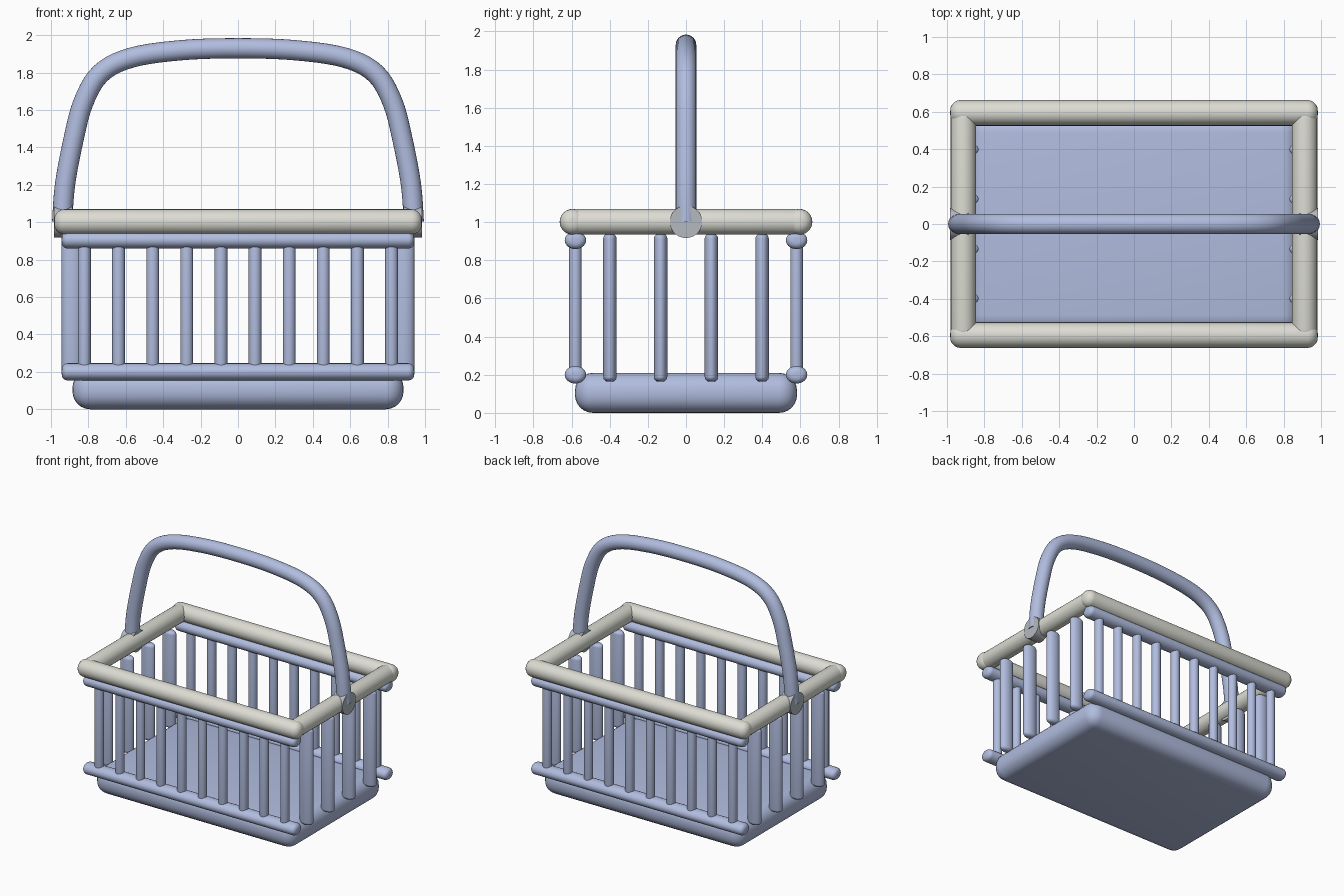
import bpy, bmesh, math
from mathutils import Matrix, Vector

cube = bpy.data.objects.get("Cube")
if cube:
    bpy.data.objects.remove(cube, do_unlink=True)


def material(name, rgb):
    m = bpy.data.materials.new(name)
    m.use_nodes = True
    colour = (*rgb, 1)
    m.diffuse_color = colour
    m.node_tree.nodes["Principled BSDF"].inputs["Base Color"].default_value = colour
    return m


blue = material("soft blue", (0.44, 0.51, 0.74))
cream = material("warm pale grey", (0.72, 0.72, 0.66))
grey = material("pivot grey", (0.46, 0.49, 0.53))


def add_mesh(name, bm, mat):
    bmesh.ops.recalc_face_normals(bm, faces=bm.faces)
    mesh = bpy.data.meshes.new(name)
    bm.to_mesh(mesh)
    bm.free()
    mesh.materials.append(mat)
    ob = bpy.data.objects.new(name, mesh)
    bpy.context.collection.objects.link(ob)
    bpy.ops.object.select_all(action='DESELECT')
    ob.select_set(True)
    bpy.context.view_layer.objects.active = ob
    bpy.ops.object.shade_smooth_by_angle(angle=math.radians(40))
    return ob


def bar(name, centre, size, axis, rounding, mat):
    """Elliptical bar along an axis, with rounded rims at both ends."""
    bm = bmesh.new()
    radius = 0.5 * min(s for i, s in enumerate(size) if i != axis)
    length = size[axis]
    bmesh.ops.create_cone(bm, cap_ends=True, segments=28, radius1=radius,
                          radius2=radius, depth=length)
    if rounding:
        rims = [e for e in bm.edges
                if abs(e.verts[0].co.z - e.verts[1].co.z) < 0.001]
        bmesh.ops.bevel(bm, geom=rims, offset=rounding, segments=5,
                        profile=0.5, affect='EDGES')
    if axis == 0:
        bm.transform(Matrix.Rotation(math.pi / 2, 4, 'Y'))
    elif axis == 1:
        bm.transform(Matrix.Rotation(math.pi / 2, 4, 'X'))
    stretch = [1 if i == axis else s / (2 * radius) for i, s in enumerate(size)]
    bm.transform(Matrix.Translation(centre) @ Matrix.Diagonal((*stretch, 1)))
    return add_mesh(name, bm, mat)


# Base tray: a thick slab with fully rounded edges
bm = bmesh.new()
bmesh.ops.create_cube(bm, size=1)
bm.transform(Matrix.Translation((0, 0, 0.105)) @ Matrix.Diagonal((1.77, 1.165, 0.21, 1)))
bmesh.ops.bevel(bm, geom=bm.edges[:], offset=0.095, segments=6, profile=0.5,
                affect='EDGES')
add_mesh("base_tray", bm, blue)

# Long sides: rim bar, two rails and a row of slats
for side, s in (("front", -1), ("back", 1)):
    bar(side + "_rim", (0, s * 0.595, 1.002), (1.965, 0.135, 0.135), 0, 0.055, cream)
    for level, z in (("lower", 0.2), ("upper", 0.905)):
        bar(f"{side}_{level}_rail", (0, s * 0.58, z), (1.885, 0.112, 0.092), 0, 0.032, blue)
    for i in range(10):
        x = (i - 4.5) * 0.1825
        bar(f"{side}_slat_{i + 1}", (x, s * 0.58, 0.555), (0.068, 0.066, 0.75), 2, 0.02, blue)

# Short sides: rim bar, slats and the handle pivot
for side, s in (("right", -1), ("left", 1)):
    bar(side + "_rim", (s * 0.9125, 0, 1.002), (0.135, 1.24, 0.135), 1, 0.055, cream)
    for i in range(4):
        y = (i - 1.5) * 0.266
        bar(f"{side}_slat_{i + 1}", (s * 0.887, y, 0.552), (0.112, 0.07, 0.775), 2, 0.025, blue)
    bar(side + "_pivot", (s * 0.935, 0, 1.002), (0.1, 0.17, 0.17), 0, 0, grey)

# Carrying handle: a round tube swept along an arched path
half = [(0.94, 1.0), (0.925, 1.2), (0.88, 1.44), (0.827, 1.64),
        (0.735, 1.795), (0.57, 1.88), (0.3, 1.92)]
points = [(-x, z) for x, z in half] + [(0, 1.93)] + half[::-1]
path = [Vector((x, 0, z)) for x, z in points]


def on_path(i, t):
    a, b = path[max(i - 1, 0)], path[i]
    c, d = path[i + 1], path[min(i + 2, len(path) - 1)]
    return 0.5 * (2 * b + (c - a) * t + (2 * a - 5 * b + 4 * c - d) * t ** 2
                  + (3 * b - a - 3 * c + d) * t ** 3)


steps = 5
line = [on_path(i, k / steps) for i in range(len(path) - 1) for k in range(steps)]
line.append(path[-1])
bm = bmesh.new()
rings = []
for i, p in enumerate(line):
    ahead = (line[min(i + 1, len(line) - 1)] - line[max(i - 1, 0)]).normalized()
    across = Vector((0, 1, 0))
    normal = ahead.cross(across)
    ring = []
    for k in range(24):
        a = k * math.tau / 24
        ring.append(bm.verts.new(p + 0.054 * (math.cos(a) * across + math.sin(a) * normal)))
    rings.append(ring)
for r, q in zip(rings, rings[1:]):
    for k in range(24):
        n = (k + 1) % 24
        bm.faces.new((r[k], r[n], q[n], q[k]))
bm.faces.new(rings[0])
bm.faces.new(rings[-1])
add_mesh("carrying_handle", bm, blue)
